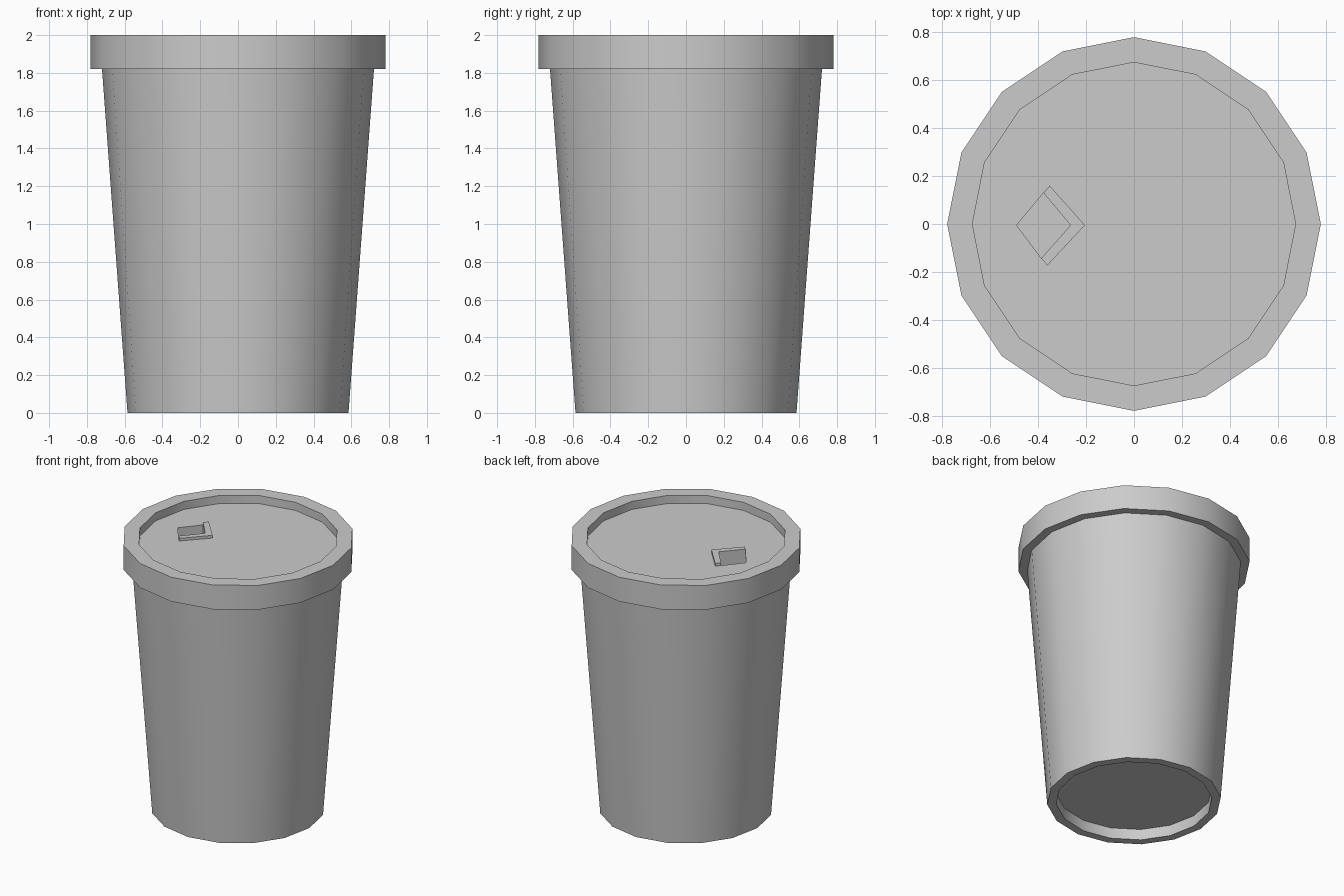
import bpy, bmesh, math

if "Cube" in bpy.data.objects:
    bpy.data.objects.remove(bpy.data.objects["Cube"])

SIDES = 16


def finish(name, bm, smooth=True):
    bmesh.ops.recalc_face_normals(bm, faces=bm.faces)
    mesh = bpy.data.meshes.new(name)
    bm.to_mesh(mesh)
    bm.free()
    obj = bpy.data.objects.new(name, mesh)
    bpy.context.collection.objects.link(obj)
    if smooth:
        bpy.ops.object.select_all(action='DESELECT')
        obj.select_set(True)
        bpy.context.view_layer.objects.active = obj
        bpy.ops.object.shade_smooth_by_angle(angle=math.radians(30))
    return obj


def lathe(name, profile):
    """Revolve (radius, z) points, capping both ends."""
    bm = bmesh.new()
    rings = [[bm.verts.new((r * math.cos(i * math.tau / SIDES),
                            r * math.sin(i * math.tau / SIDES), z))
              for i in range(SIDES)] for r, z in profile]
    for a, b in zip(rings, rings[1:]):
        for i in range(SIDES):
            j = (i + 1) % SIDES
            bm.faces.new((a[i], a[j], b[j], b[i]))
    bm.faces.new(rings[0])
    bm.faces.new(rings[-1])
    return finish(name, bm)


def prism(name, outline, z0, z1):
    bm = bmesh.new()
    low, high = [[bm.verts.new((x, y, z)) for x, y in outline] for z in (z0, z1)]
    n = len(outline)
    bm.faces.new(low)
    bm.faces.new(high)
    for i in range(n):
        j = (i + 1) % n
        bm.faces.new((low[i], low[j], high[j], high[i]))
    return finish(name, bm, smooth=False)


# Tapered cup with a recessed base
lathe("cup_body", [(0.525, 0.08), (0.525, 0), (0.585, 0), (0.72, 1.82)])

# Lid with a sunken top
lid = lathe("lid", [(0.675, 1.94), (0.675, 2.0), (0.78, 2.0), (0.78, 1.82)])

# Drinking hole cut into the lid
hole = [(-0.49, -0.005), (-0.378, 0.13), (-0.265, -0.005), (-0.387, -0.143)]
cutter = prism("hole_cutter", hole, 1.85, 2.1)
cutter.hide_render = True
cutter.hide_viewport = True
cut = lid.modifiers.new("drinking_hole", 'BOOLEAN')
cut.operation = 'DIFFERENCE'
cut.solver = 'EXACT'
cut.object = cutter

# Raised lip along two sides of the hole
prism("hole_lip", [hole[1], (-0.352, 0.16), (-0.205, -0.005),
                   (-0.362, -0.173), hole[3], hole[2]], 1.93, 1.96)
